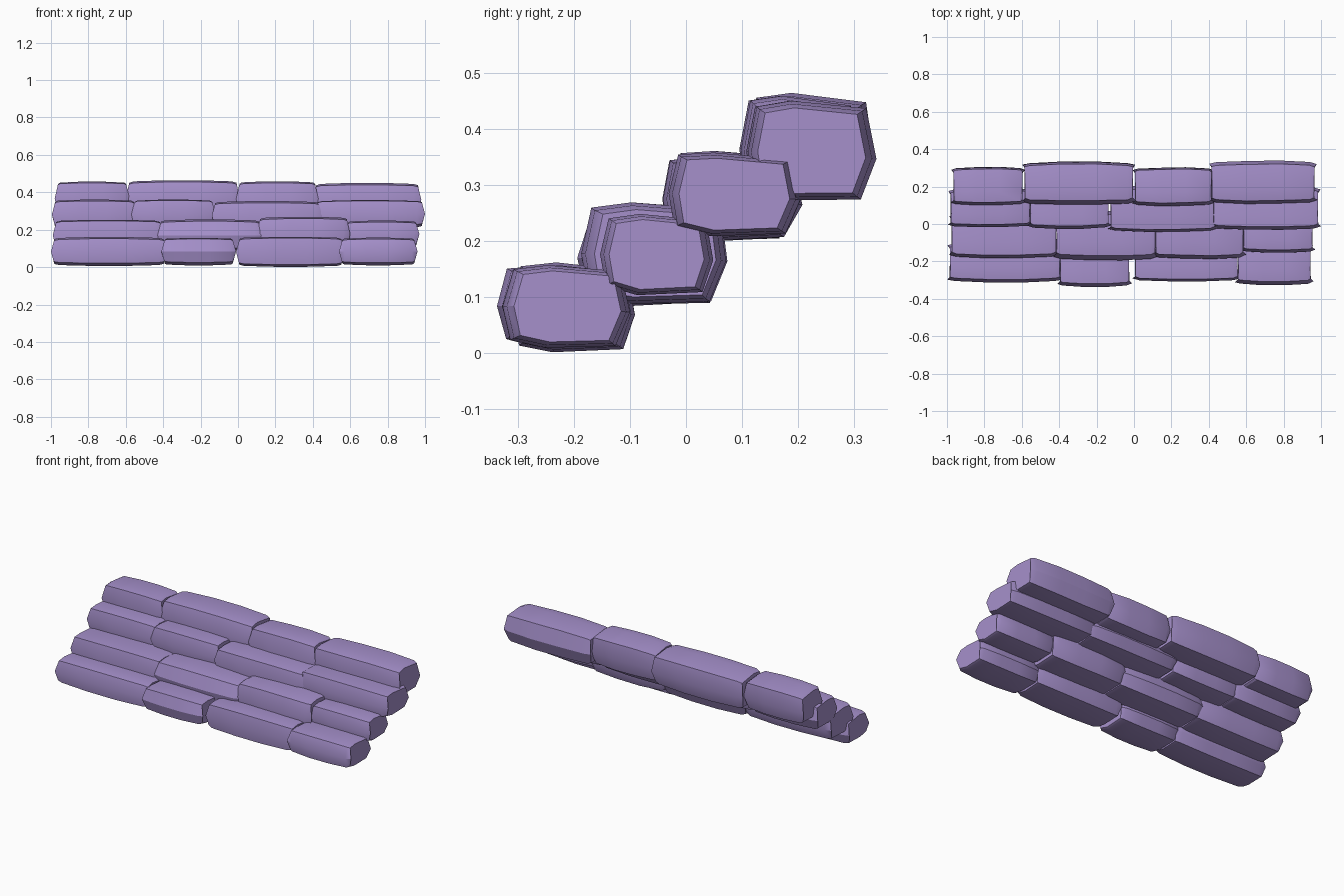
import bpy, bmesh, math, random

if "Cube" in bpy.data.objects:
    bpy.data.objects.remove(bpy.data.objects["Cube"])

random.seed(7)
mat = bpy.data.materials.new("lavender_stone")
mat.diffuse_color = (0.38, 0.28, 0.60, 1)
mat.use_nodes = True
mat.node_tree.nodes["Principled BSDF"].inputs["Base Color"].default_value = mat.diffuse_color

# Cross-section of a rough block in (y, z), -1..1, with slightly bulging sides
PROFILE = [(-1, 0), (-.9, -.82), (-.35, -1), (.78, -.94),
           (1, -.15), (.88, .84), (-.3, 1), (-.86, .92)]
# Stations along the block: position, depth scale, height scale
STATIONS = [(0.0, .86, .86), (.07, .94, .94), (.35, 1, 1),
            (.65, 1, 1), (.93, .94, .94), (1.0, .84, .86)]


def stone(name, x0, x1, y0, y1, z0, z1):
    """Rough hewn block: lofted section with tapered ends."""
    bm = bmesh.new()
    cy, cz, hy, hz = (y0 + y1) / 2, (z0 + z1) / 2, (y1 - y0) / 2, (z1 - z0) / 2
    wob = [(random.uniform(-.04, .02), random.uniform(-.04, .02)) for _ in PROFILE]
    rings = []
    for i, (t, sy, sz) in enumerate(STATIONS):
        tilt = random.uniform(-.03, .03)
        ring = []
        for (u, v), (du, dv) in zip(PROFILE, wob):
            # upper and lower corners of the end faces lean inwards
            lean = 0.018 * abs(v) * (1 if i == 0 else -1 if i == 5 else 0)
            ring.append(bm.verts.new((x0 + (x1 - x0) * t + lean,
                                      cy + hy * u * sy * (1 + du) + hy * tilt * .5,
                                      cz + hz * v * sz * (1 + dv))))
        rings.append(ring)
    n = len(PROFILE)
    for a, b in zip(rings, rings[1:]):
        for i in range(n):
            bm.faces.new((a[i], a[(i + 1) % n], b[(i + 1) % n], b[i]))
    bm.faces.new(rings[0])
    bm.faces.new(rings[-1])
    bmesh.ops.recalc_face_normals(bm, faces=bm.faces)
    me = bpy.data.meshes.new(name)
    bm.to_mesh(me)
    bm.free()
    me.materials.append(mat)
    ob = bpy.data.objects.new(name, me)
    bpy.context.collection.objects.link(ob)
    bpy.ops.object.select_all(action='DESELECT')
    ob.select_set(True)
    bpy.context.view_layer.objects.active = ob
    bpy.ops.object.shade_smooth_by_angle(angle=math.radians(30))


# Four stair courses, four stones each: x0, x1, y0, y1, z0, z1
COURSES = [
    [(-1.00, -.38, -.315, -.095, .005, .160), (-.41, -.01, -.335, -.10, .01, .158),
     (-.01, .57, -.31, -.09, 0, .162), (.54, .96, -.325, -.10, .01, .158)],
    [(-.99, -.40, -.185, .06, .085, .255), (-.43, .13, -.19, .07, .085, .255),
     (.10, .60, -.19, .075, .085, .270), (.57, .97, -.155, .05, .105, .248)],
    [(-.995, -.54, -.02, .19, .20, .362), (-.57, -.12, -.025, .19, .20, .362),
     (-.14, .45, -.045, .205, .20, .352), (.41, 1.0, -.035, .205, .21, .360)],
    [(-.98, -.58, .10, .305, .275, .458), (-.60, .01, .105, .337, .27, .463),
     (-.01, .43, .095, .305, .27, .460), (.40, .98, .105, .337, .27, .450)],
]
for r, course in enumerate(COURSES, 1):
    for c, dims in enumerate(course, 1):
        stone(f"step_{r}_stone_{c}", *dims)
